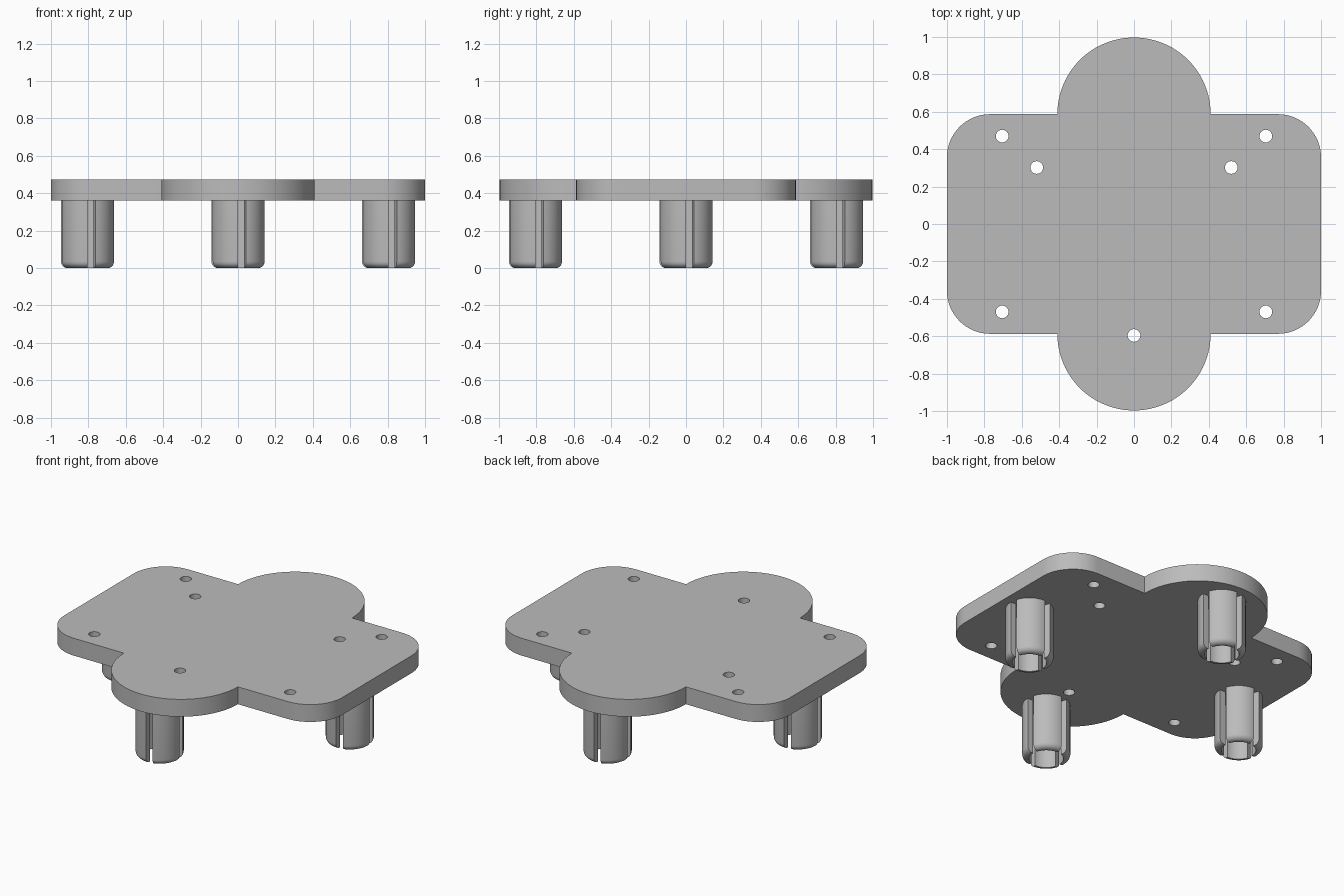
import bpy, bmesh
from math import sin, cos, pi, radians
from mathutils import Matrix, Vector

if "Cube" in bpy.data.objects:
    bpy.data.objects.remove(bpy.data.objects["Cube"])

PLATE_BOTTOM, PLATE_TOP = 0.36, 0.473
HALF_Y, CORNER, LOBE = 0.587, 0.23, 0.41

grey = bpy.data.materials.new("plain grey")
grey.use_nodes = True
grey.diffuse_color = (0.5, 0.5, 0.5, 1)
grey.node_tree.nodes["Principled BSDF"].inputs["Base Color"].default_value = (0.5, 0.5, 0.5, 1)


def arc(cx, cy, r, start, end, steps):
    angles = [radians(start + (end - start) * i / steps) for i in range(steps + 1)]
    return [(cx + r * cos(a), cy + r * sin(a)) for a in angles]


def add_object(name, bm):
    bmesh.ops.recalc_face_normals(bm, faces=bm.faces)
    mesh = bpy.data.meshes.new(name)
    bm.to_mesh(mesh)
    bm.free()
    mesh.materials.append(grey)
    obj = bpy.data.objects.new(name, mesh)
    bpy.context.collection.objects.link(obj)
    bpy.ops.object.select_all(action='DESELECT')
    obj.select_set(True)
    bpy.context.view_layer.objects.active = obj
    bpy.ops.object.shade_smooth_by_angle(angle=radians(30))
    return obj


# Plate outline: rounded rectangle with a half-round lobe at the back and front
cx, cy = 1 - CORNER, HALF_Y - CORNER
half = arc(cx, cy, CORNER, 0, 90, 16) + arc(0, HALF_Y, LOBE, 0, 180, 48) + arc(-cx, cy, CORNER, 90, 180, 16)
outline = half + [(-x, -y) for x, y in half]

# Screw holes
holes = [(sx * 0.705, sy * 0.47) for sx in (-1, 1) for sy in (-1, 1)]
holes += [(-0.52, 0.302), (0.52, 0.302), (0, -0.596)]

# Fill the outline with its holes, then extrude to thickness
bm = bmesh.new()
loops = [outline] + [arc(x, y, 0.034, 0, 360, 24)[:-1] for x, y in holes]
edges = []
for loop in loops:
    verts = [bm.verts.new((x, y, PLATE_BOTTOM)) for x, y in loop]
    edges += [bm.edges.new((v, verts[i - 1])) for i, v in enumerate(verts)]
bmesh.ops.triangle_fill(bm, use_beauty=True, use_dissolve=False, edges=edges)
top = bmesh.ops.extrude_face_region(bm, geom=bm.faces[:])["geom"]
bmesh.ops.translate(bm, vec=(0, 0, PLATE_TOP - PLATE_BOTTOM),
                    verts=[g for g in top if isinstance(g, bmesh.types.BMVert)])
add_object("plate", bm)

# Legs: hollow slotted tubes with a rounded lower rim
OUTER, INNER, ROUND, GAP = 0.142, 0.102, 0.035, 18
section = [(INNER, PLATE_BOTTOM), (INNER, 0)]
section += arc(OUTER - ROUND, ROUND, ROUND, -90, 0, 8) + [(OUTER, PLATE_BOTTOM)]


def add_leg(name, x, y):
    bm = bmesh.new()
    for quarter in range(4):
        turn = Matrix.Rotation(radians(quarter * 90 + GAP), 3, 'Z')
        face = bm.faces.new([bm.verts.new(turn @ Vector((r, 0, z))) for r, z in section])
        cap = bmesh.ops.duplicate(bm, geom=[face])["geom"]
        bmesh.ops.spin(bm, geom=[g for g in cap if isinstance(g, bmesh.types.BMFace)],
                       cent=(0, 0, 0), axis=(0, 0, 1), angle=radians(90 - GAP), steps=14)
    bmesh.ops.remove_doubles(bm, verts=bm.verts, dist=1e-5)
    obj = add_object(name, bm)
    obj.location = (x, y, 0)


for name, x, y in (("left", 1, 0), ("right", -1, 0), ("front", 0, -1), ("back", 0, 1)):
    add_leg(name + "_leg", x * 0.805, y * 0.805)
